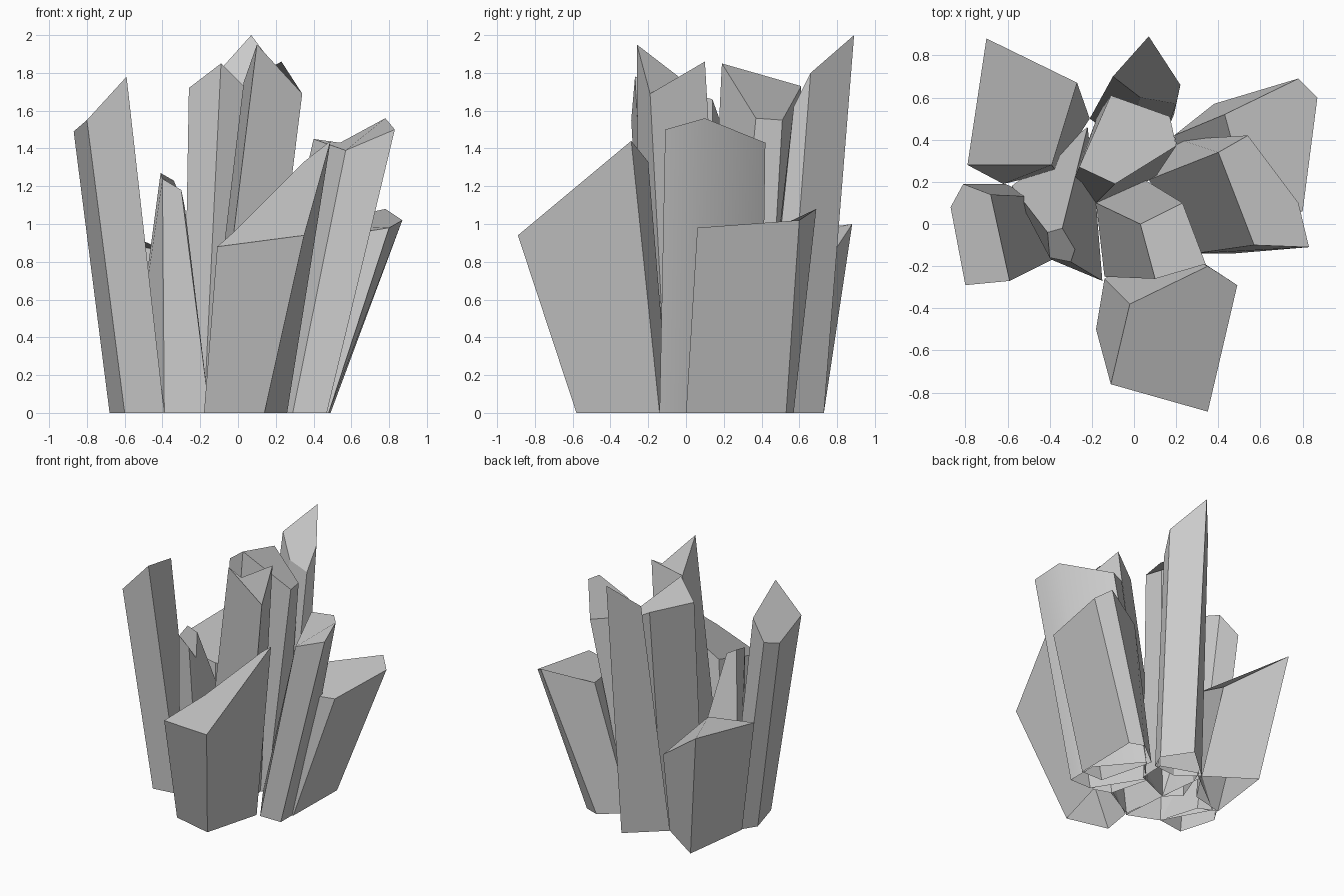
import bpy, bmesh, math

if "Cube" in bpy.data.objects:
    bpy.data.objects.remove(bpy.data.objects["Cube"])


def crystal(name, tip, lean=(0, 0), foot=None):
    """Leaning prism, open below: slanted cut 'tip' on top, foot outline on z = 0.
    Without a foot outline the tip outline is slid back by 'lean'."""
    foot = foot or [(x - lean[0], y - lean[1]) for x, y, z in tip]
    bm = bmesh.new()
    top = [bm.verts.new(p) for p in tip]
    low = [bm.verts.new((x, y, 0)) for x, y in foot]
    n = len(top)
    bm.faces.new(top)
    for i in range(n):
        j = (i + 1) % n
        bm.faces.new((low[i], low[j], top[j], top[i]))
    bmesh.ops.recalc_face_normals(bm, faces=bm.faces[:])
    # keep normals outward: the tip face must look up
    bm.normal_update()
    bm.faces.ensure_lookup_table()
    if bm.faces[0].normal.z < 0:
        bmesh.ops.reverse_faces(bm, faces=bm.faces[:])
    me = bpy.data.meshes.new(name)
    bm.to_mesh(me)
    bm.free()
    ob = bpy.data.objects.new(name, me)
    bpy.context.collection.objects.link(ob)
    bpy.ops.object.select_all(action='DESELECT')
    ob.select_set(True)
    bpy.context.view_layer.objects.active = ob
    bpy.ops.object.shade_smooth_by_angle(angle=math.radians(30))
    return ob


# Tall crystal on the left
crystal("left_crystal",
        [(-.87, .08, 1.49), (-.80, -.29, 1.55), (-.59, -.27, 1.78),
         (-.68, .14, 1.66), (-.81, .19, 1.52)],
        foot=[(-.68, .08), (-.60, -.20), (-.39, -.17), (-.48, .13), (-.61, .19)])

# Tall crystals in the middle and at the back
crystal("centre_crystal",
        [(.03, 0, 1.75), (.10, -.26, 1.95), (.34, -.19, 1.69), (.23, .10, 1.86)],
        foot=[(-.18, .10), (-.14, -.25), (.13, -.10), (.05, .21)])
crystal("inner_back_crystal",
        [(-.26, .27, 1.72), (-.09, .19, 1.85), (.20, .37, 1.56),
         (.17, .51, 1.55), (-.11, .61, 1.73)],
        foot=[(-.29, .20), (-.18, .10), (.10, .22), (.11, .42), (-.17, .52)])
crystal("back_crystal",
        [(.07, .89, 2.0), (-.10, .70, 1.81), (.03, .60, 1.66),
         (.20, .57, 1.62), (.22, .66, 1.80)],
        foot=[(.05, .73), (-.21, .50), (-.05, .38), (.14, .40), (.19, .52)])

# Right-hand crystals, one intersecting the other
crystal("right_crystal",
        [(.40, .34, 1.45), (.57, -.10, 1.39), (.83, -.11, 1.50),
         (.78, .10, 1.56), (.54, .42, 1.43)],
        foot=[(.07, .21), (.29, -.14), (.47, -.14), (.47, .10), (.22, .40)])
crystal("back_right_crystal",
        [(.78, .69, 1.08), (.43, .52, 1.0), (.55, .08, .94),
         (.80, .06, .98), (.87, .60, 1.02)],
        foot=[(.38, .57), (.19, .42), (.30, 0), (.48, 0), (.49, .53)])

# Low, broad crystals at the front and back left
crystal("front_crystal",
        [(-.11, -.76, .88), (.35, -.89, .94), (.49, -.29, 1.44),
         (.35, -.20, 1.33), (-.02, -.38, .96)],
        foot=[(-.18, -.50), (.14, -.58), (.26, -.14), (.12, -.09), (-.14, -.26)])
crystal("back_left_crystal",
        [(-.70, .88, 1.0), (-.79, .28, .92), (-.39, .28, .86), (-.27, .67, .68)],
        foot=[(-.55, .73), (-.62, .19), (-.37, .25), (-.21, .50)])

# Tapered spike filling the space between the others
crystal("inner_spike",
        [(-.41, -.04, 1.27), (-.40, -.16, 1.24), (-.30, -.18, 1.18),
         (-.28, -.12, 1.08), (-.34, -.02, 1.23)],
        foot=[(-.58, .18), (-.39, -.17), (-.15, -.27), (-.18, .10), (-.22, .46)])
